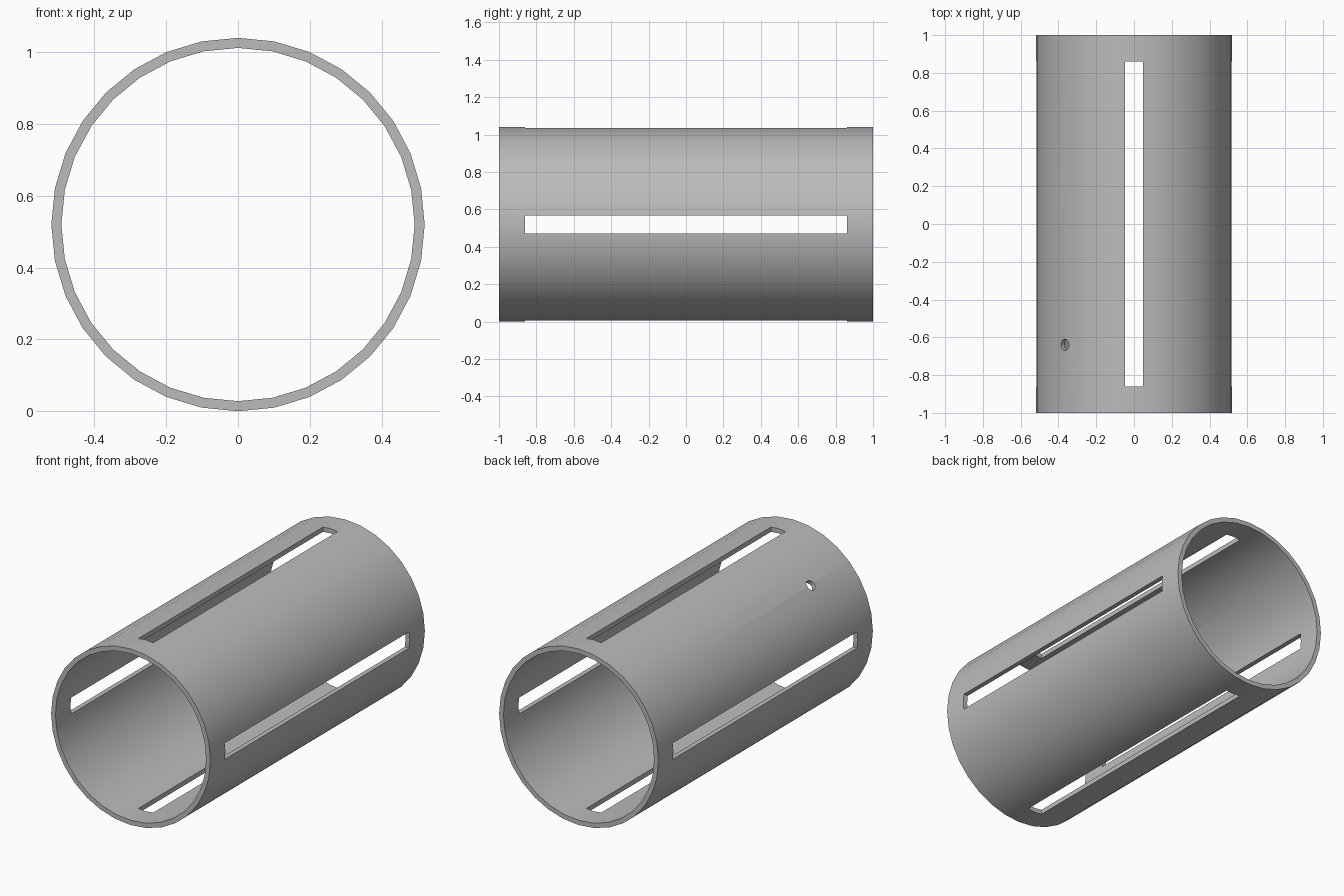
import bpy, bmesh, math
from mathutils import Matrix, Vector

old = bpy.data.objects.get("Cube")
if old:
    bpy.data.objects.remove(old)

OUTER, INNER, SIDES = 0.52, 0.492, 32
CENTRE = Vector((0, 0, OUTER))

grey = bpy.data.materials.new("plain grey")
grey.use_nodes = True
colour = (0.5, 0.5, 0.5, 1)
grey.diffuse_color = colour
grey.node_tree.nodes["Principled BSDF"].inputs["Base Color"].default_value = colour


def make_object(name, bm):
    bmesh.ops.recalc_face_normals(bm, faces=bm.faces)
    mesh = bpy.data.meshes.new(name)
    bm.to_mesh(mesh)
    bm.free()
    mesh.materials.append(grey)
    obj = bpy.data.objects.new(name, mesh)
    bpy.context.collection.objects.link(obj)
    return obj


# Tube wall: a rectangular section swept round the long axis
bm = bmesh.new()
rings = []
for i in range(SIDES):
    a = 2 * math.pi * i / SIDES
    rings.append([bm.verts.new((r * math.sin(a), y, OUTER + r * math.cos(a)))
                  for r, y in ((OUTER, -1), (OUTER, 1), (INNER, 1), (INNER, -1))])
for i in range(SIDES):
    a, b = rings[i], rings[(i + 1) % SIDES]
    for j in range(4):
        k = (j + 1) % 4
        bm.faces.new((a[j], a[k], b[k], b[j]))
tube = make_object("slotted_tube", bm)

# Slot cutters: each bar passes through two opposite walls
cutters = []
for name, size in (("vertical_slot_cutter", (0.096, 1.72, 1.4)),
                   ("side_slot_cutter", (1.4, 1.72, 0.096))):
    bm = bmesh.new()
    bmesh.ops.create_cube(bm, size=1, matrix=Matrix.Translation(CENTRE) @ Matrix.Diagonal((*size, 1)))
    cutters.append(make_object(name, bm))

# Small round hole, drilled radially through the upper right wall
axis = Vector((-1, 0, 1)).normalized()
bm = bmesh.new()
bmesh.ops.create_cone(
    bm, cap_ends=True, segments=20, radius1=0.03, radius2=0.03, depth=0.2,
    matrix=Matrix.Translation(CENTRE + axis * OUTER + Vector((0, -0.64, 0)))
    @ Matrix.Rotation(-math.pi / 4, 4, 'Y'))
cutters.append(make_object("pin_hole_cutter", bm))

# Cut the openings, then remove the helpers
bpy.ops.object.select_all(action='DESELECT')
bpy.context.view_layer.objects.active = tube
tube.select_set(True)
for cutter in cutters:
    cutter.hide_render = True
    cut = tube.modifiers.new(cutter.name, 'BOOLEAN')
    cut.operation = 'DIFFERENCE'
    cut.solver = 'EXACT'
    cut.object = cutter
    bpy.ops.object.modifier_apply(modifier=cut.name)
    bpy.data.objects.remove(cutter)

bpy.ops.object.shade_smooth_by_angle(angle=math.radians(30))
